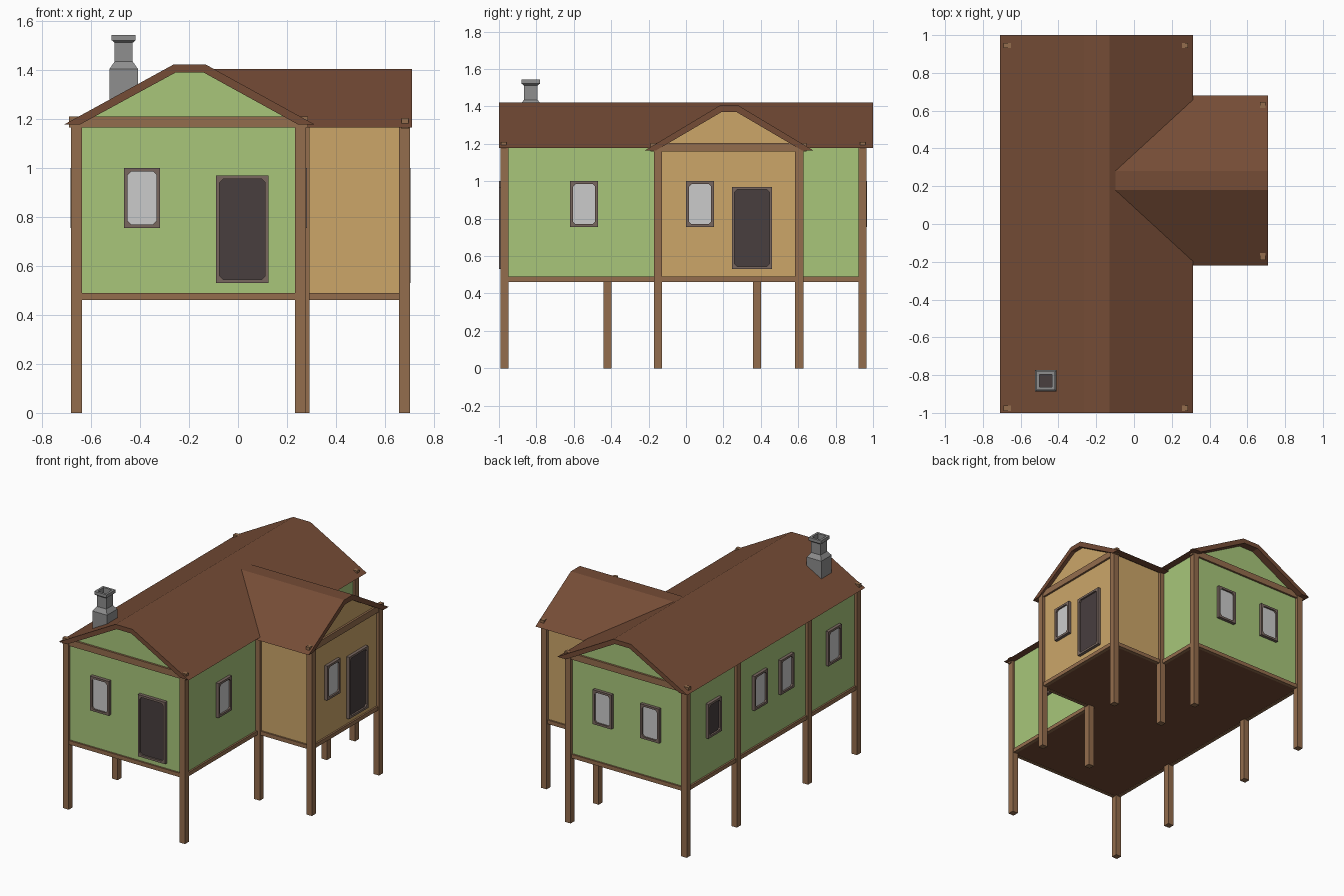
import bpy, bmesh, math
from mathutils import Matrix, Vector

if "Cube" in bpy.data.objects:
    bpy.data.objects.remove(bpy.data.objects["Cube"])


def material(name, hexcol):
    rgb = [int(hexcol[i:i + 2], 16) / 255 for i in (0, 2, 4)]
    lin = [c / 12.92 if c <= 0.04045 else ((c + 0.055) / 1.055) ** 2.4 for c in rgb]
    m = bpy.data.materials.new(name)
    m.diffuse_color = (*lin, 1)
    m.use_nodes = True
    m.node_tree.nodes["Principled BSDF"].inputs["Base Color"].default_value = m.diffuse_color
    return m


GREEN = material("green_wall", "A8C67A")
TAN = material("tan_wall", "CCA669")
WOOD = material("timber", "946D4D")
ROOF = material("roof_brown", "754C36")
FRAME = material("frame_brown", "78675F")
DARK = material("dark_panel", "483E3F")
GLASS = material("pale_glass", "CBCBCB")
STONE = material("chimney_grey", "8E8E8E")


def finish(name, bm, *mats):
    bmesh.ops.recalc_face_normals(bm, faces=bm.faces[:])
    me = bpy.data.meshes.new(name)
    bm.to_mesh(me)
    bm.free()
    for m in mats:
        me.materials.append(m)
    ob = bpy.data.objects.new(name, me)
    bpy.context.collection.objects.link(ob)
    return ob


def box(name, x0, x1, y0, y1, z0, z1, mat):
    bm = bmesh.new()
    bmesh.ops.create_cube(bm, size=1)
    for v in bm.verts:
        v.co = ((x0 + x1) / 2 + v.co.x * (x1 - x0),
                (y0 + y1) / 2 + v.co.y * (y1 - y0),
                (z0 + z1) / 2 + v.co.z * (z1 - z0))
    return finish(name, bm, mat)


def prism(name, profile, axis, a, b, mat, under=None):
    """Extrude a (horizontal, z) profile along y or x; 'under' colours the floor face."""
    bm = bmesh.new()
    put = (lambda h, z, d: (h, d, z)) if axis == 'y' else (lambda h, z, d: (d, h, z))
    f = bm.faces.new([bm.verts.new(put(h, z, a)) for h, z in profile])
    ext = bmesh.ops.extrude_face_region(bm, geom=[f])
    shift = Vector(put(0, 0, b - a))
    bmesh.ops.translate(bm, vec=shift, verts=[v for v in ext['geom'] if isinstance(v, bmesh.types.BMVert)])
    if under:
        zmin = min(z for h, z in profile)
        for face in bm.faces:
            if all(v.co.z < zmin + 1e-4 for v in face.verts):
                face.material_index = 1
    return finish(name, bm, mat, *([under] if under else []))


def opening(name, x, y, z, w, h, angle, pane):
    """Framed window or door: inset recessed pane with clipped corners, facing -y turned by angle."""
    bm = bmesh.new()
    bmesh.ops.create_cube(bm, size=1)
    for v in bm.verts:
        v.co = (v.co.x * w, v.co.y * 0.044, v.co.z * h)
    bm.normal_update()
    front = next(f for f in bm.faces if f.normal.y < -0.9)
    bmesh.ops.inset_region(bm, faces=[front], thickness=0.021)
    ext = bmesh.ops.extrude_discrete_faces(bm, faces=[front])
    front = ext['faces'][0]
    bmesh.ops.translate(bm, vec=(0, 0.012, 0), verts=front.verts[:])
    front.material_index = 1
    corners = [e for v in front.verts for e in v.link_edges if front not in e.link_faces]
    bmesh.ops.bevel(bm, geom=corners, offset=0.014, segments=1, affect='EDGES', material=0)
    ob = finish(name, bm, FRAME, pane)
    ob.data.transform(Matrix.Translation((x, y, z)) @ Matrix.Rotation(math.radians(angle), 4, 'Z'))


# House bodies with gable tops
prism("main_walls", [(-0.663, 0.465), (0.26, 0.465), (0.26, 1.19), (-0.135, 1.403),
                     (-0.26, 1.403), (-0.663, 1.19)], 'y', -0.975, 0.945, GREEN, ROOF)
prism("wing_walls", [(-0.15, 0.465), (0.605, 0.465), (0.605, 1.185), (0.275, 1.386),
                     (0.185, 1.386), (-0.15, 1.185)], 'x', 0.25, 0.682, TAN, ROOF)

# Flat-topped gable roofs
prism("main_roof", [(-0.71, 1.178), (-0.265, 1.422), (-0.13, 1.422), (0.313, 1.178),
                    (0.245, 1.178), (-0.14, 1.39), (-0.255, 1.39), (-0.645, 1.178)], 'y', -1, 1, ROOF)
prism("wing_roof", [(-0.22, 1.165), (0.18, 1.405), (0.28, 1.405), (0.68, 1.165),
                    (0.62, 1.165), (0.27, 1.37), (0.19, 1.37), (-0.16, 1.165)], 'x', -0.1, 0.71, ROOF)

# Stilts running up the walls
P = 0.022
posts = [(-0.66, -0.97), (0.255, -0.97), (-0.66, 0.943), (0.255, 0.943), (-0.66, -0.42),
         (-0.66, 0.38), (0.27, -0.15), (0.27, 0.605), (0.68, -0.15), (0.68, 0.605)]
for i, (x, y) in enumerate(posts):
    box(f"post_{i + 1}", x - P, x + P, y - P, y + P, 0, 1.183, WOOD)

# Floor beams and gable tie beams
for name, y in (("front", -0.975), ("back", 0.945)):
    box(name + "_floor_beam", -0.66, 0.255, y - 0.012, y + 0.012, 0.462, 0.49, WOOD)
    box(name + "_tie_beam", -0.69, 0.285, y - 0.014, y + 0.014, 1.165, 1.21, WOOD)
box("left_floor_beam", -0.675, -0.651, -0.97, 0.943, 0.462, 0.49, WOOD)
box("right_floor_beam_front", 0.248, 0.272, -0.97, -0.15, 0.462, 0.49, WOOD)
box("right_floor_beam_back", 0.248, 0.272, 0.605, 0.943, 0.462, 0.49, WOOD)
for name, y in (("front", -0.15), ("back", 0.605)):
    box(f"wing_{name}_floor_beam", 0.27, 0.68, y - 0.012, y + 0.012, 0.462, 0.49, WOOD)
box("wing_floor_beam", 0.67, 0.694, -0.15, 0.605, 0.462, 0.49, WOOD)
box("wing_tie_beam", 0.668, 0.696, -0.19, 0.645, 1.16, 1.205, WOOD)

# Windows and doors
WZ, WW, WH = 0.878, 0.148, 0.245
DZ, DW, DH = 0.75, 0.215, 0.44
opening("front_window", -0.392, -0.977, WZ, WW, WH, 0, GLASS)
opening("front_door", 0.018, -0.977, DZ, DW, DH, 0, DARK)
opening("right_window", 0.26, -0.545, WZ, WW, WH, 90, GLASS)
opening("wing_window", 0.682, 0.075, WZ, WW, WH, 90, GLASS)
opening("wing_door", 0.682, 0.353, DZ, DW, DH, 90, DARK)
for i, x in enumerate((-0.015, -0.39)):
    opening(f"back_window_{i + 1}", x, 0.945, WZ, WW, WH, 180, GLASS)
for i, (y, pane) in enumerate(((0.65, DARK), (0.13, GLASS), (-0.165, GLASS), (-0.70, GLASS))):
    opening(f"left_window_{i + 1}", -0.663, y, WZ, WW, WH, -90, pane)

# Chimney: stacked square sections with a recessed flue
bm = bmesh.new()
rings = []
for hw, z in ((0.058, 1.22), (0.058, 1.405), (0.037, 1.435), (0.037, 1.512), (0.049, 1.522),
              (0.049, 1.544), (0.033, 1.544), (0.033, 1.505)):
    rings.append([bm.verts.new((-0.467 + sx * hw, -0.83 + sy * hw, z))
                  for sx, sy in ((-1, -1), (1, -1), (1, 1), (-1, 1))])
for a, b in zip(rings, rings[1:]):
    for i in range(4):
        j = (i + 1) % 4
        bm.faces.new((a[i], a[j], b[j], b[i]))
bm.faces.new(rings[0][::-1])
bm.faces.new(rings[-1]).material_index = 1
finish("chimney", bm, STONE, DARK)
